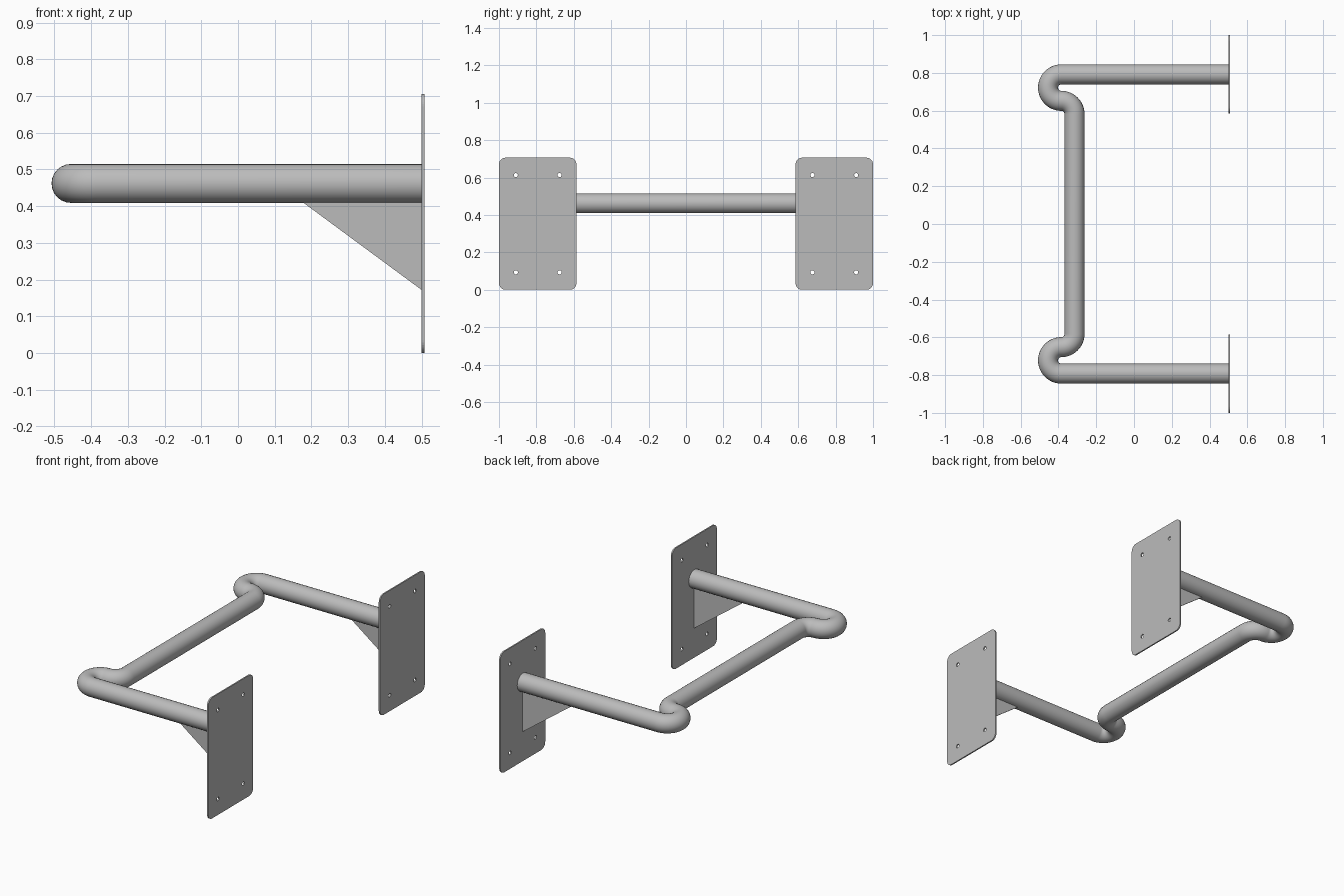
import bpy
from math import radians, sin, cos, pi

cube = bpy.data.objects.get("Cube")
if cube:
    bpy.data.objects.remove(cube, do_unlink=True)

TUBE_R, TUBE_Z, ARM_Y = 0.053, 0.462, 0.792
BEND_R, BEND_X = 0.07, -0.385
PLATE_W, PLATE_H, PLATE_T, PLATE_X = 0.414, 0.706, 0.008, 0.5

steel = bpy.data.materials.new("grey steel")
steel.use_nodes = True
GREY = (0.5, 0.5, 0.5, 1)
steel.diffuse_color = GREY
steel.node_tree.nodes["Principled BSDF"].inputs["Base Color"].default_value = GREY


def arc(cx, cy, r, start, end, steps):
    angles = [radians(start + (end - start) * i / steps) for i in range(steps + 1)]
    return [(cx + r * cos(a), cy + r * sin(a)) for a in angles]


def add_spline(curve, points, closed):
    spline = curve.splines.new("POLY")
    spline.points.add(len(points) - 1)
    for p, (x, y) in zip(spline.points, points):
        p.co = (x, y, 0, 1)
    spline.use_cyclic_u = closed


def finish(curve, name, location, rotation=(0, 0, 0), smooth=False):
    """Turn a curve into a placed mesh object."""
    obj = bpy.data.objects.new(name, curve)
    bpy.context.collection.objects.link(obj)
    obj.location, obj.rotation_euler = location, rotation
    bpy.ops.object.select_all(action="DESELECT")
    obj.select_set(True)
    bpy.context.view_layer.objects.active = obj
    bpy.ops.object.convert(target="MESH")
    obj = bpy.context.object
    obj.data.materials.clear()
    obj.data.materials.append(steel)
    if smooth:
        bpy.ops.object.shade_smooth_by_angle(angle=radians(40))
    else:
        bpy.ops.object.shade_flat()
    return obj


def flat_plate(name, outlines, thickness, location, rotation):
    curve = bpy.data.curves.new(name, "CURVE")
    curve.dimensions = "2D"
    curve.fill_mode = "BOTH"
    curve.extrude = thickness / 2
    for points in outlines:
        add_spline(curve, points, True)
    return finish(curve, name, location, rotation)


# Bent tube: one half path, mirrored to the other side
half = [(PLATE_X + 0.002, ARM_Y)]
half += arc(BEND_X, ARM_Y - BEND_R, BEND_R, 90, 270, 24)
half += arc(BEND_X, ARM_Y - 3 * BEND_R, BEND_R, 90, 0, 12)[1:]
path = half + [(x, -y) for x, y in reversed(half)]
tube = bpy.data.curves.new("bent_tube", "CURVE")
tube.dimensions = "3D"
tube.bevel_depth = TUBE_R
tube.bevel_resolution = 10
tube.use_fill_caps = True
add_spline(tube, path, False)
finish(tube, "bent_tube", (0, 0, TUBE_Z), smooth=True)

# Rounded plate outline with four bolt holes
corner = 0.035
w, h = PLATE_W / 2 - corner, PLATE_H / 2 - corner
outline = []
for i, (sx, sy) in enumerate([(1, 1), (-1, 1), (-1, -1), (1, -1)]):
    outline += arc(sx * w, sy * h, corner, 90 * i, 90 * i + 90, 8)
holes = [arc(sx * 0.117, sy * 0.26, 0.011, 0, 345, 23)
         for sx in (-1, 1) for sy in (-1, 1)]

# Triangular gusset, its top edge tucked inside the tube
gusset = [(0.176, 0.411), (0.176, 0.43), (PLATE_X, 0.43), (PLATE_X, 0.172)]

for side, s in (("left", 1), ("right", -1)):
    # Model faces -y, so these two stand at its back and front
    end = "back" if s > 0 else "front"
    flat_plate(end + "_wall_plate", [outline] + holes, PLATE_T,
               (PLATE_X + PLATE_T / 2, s * (1 - PLATE_W / 2), PLATE_H / 2),
               (pi / 2, 0, pi / 2))
    flat_plate(end + "_gusset", [gusset], 0.01, (0, s * ARM_Y, 0), (pi / 2, 0, 0))
